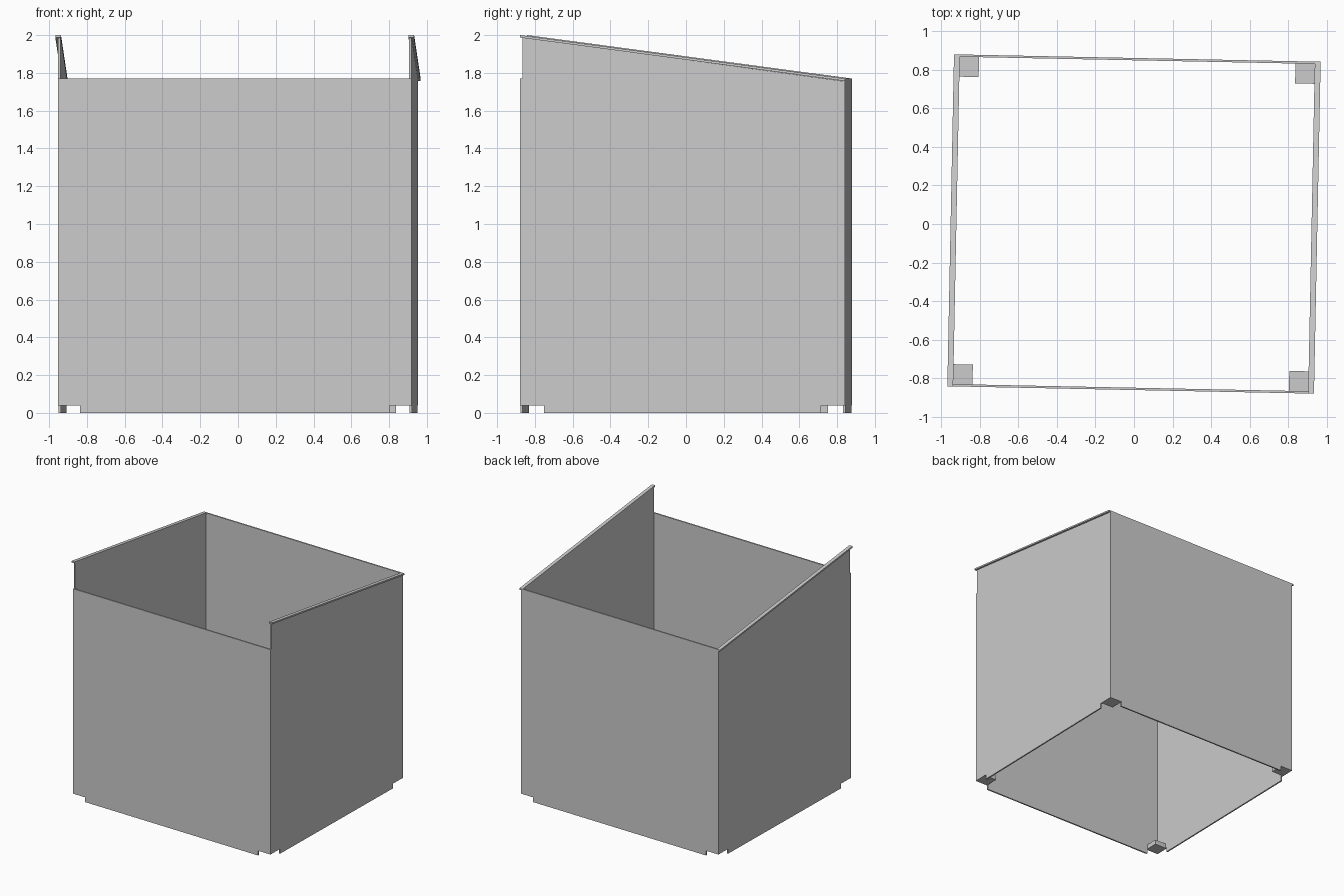
import bpy, math
from mathutils import Matrix, Vector

if "Cube" in bpy.data.objects:
    bpy.data.objects.remove(bpy.data.objects["Cube"])

HX, HY = 0.935, 0.86          # half width and half depth outside the walls
T = 0.012                     # wall thickness
BACK, FRONT = 1.77, 2.0       # heights of the side rails
NOTCH, GAP = 0.115, 0.04      # corner notch length and height
TURN = Matrix.Rotation(math.radians(-1.15), 4, 'Z')

grey = bpy.data.materials.new("light grey")
grey.diffuse_color = (0.6, 0.6, 0.6, 1)
grey.use_nodes = True
grey.node_tree.nodes["Principled BSDF"].inputs["Base Color"].default_value = grey.diffuse_color


def prism(name, outline, offset):
    """Extrude a flat outline along an offset, turned with the whole bin."""
    n = len(outline)
    off = Vector(offset)
    verts = [TURN @ Vector(p) for p in outline]
    verts += [TURN @ (Vector(p) + off) for p in outline]
    faces = [tuple(range(n)), tuple(range(2 * n - 1, n - 1, -1))]
    faces += [(i, i + n, (i + 1) % n + n, (i + 1) % n) for i in range(n)]
    mesh = bpy.data.meshes.new(name)
    mesh.from_pydata(verts, [], faces)
    mesh.materials.append(grey)
    obj = bpy.data.objects.new(name, mesh)
    bpy.context.collection.objects.link(obj)
    # Consistent outward normals
    import bmesh
    bm = bmesh.new()
    bm.from_mesh(mesh)
    bmesh.ops.recalc_face_normals(bm, faces=bm.faces)
    bm.to_mesh(mesh)
    bm.free()
    return obj


def panel(half, top_a, top_b):
    """Wall outline with a notch at each bottom corner."""
    return [(-half, GAP), (-half + NOTCH, GAP), (-half + NOTCH, 0),
            (half - NOTCH, 0), (half - NOTCH, GAP), (half, GAP),
            (half, top_b), (-half, top_a)]


# Front and back walls
for name, s in (("front_wall", -1), ("back_wall", 1)):
    prism(name, [(u, s * HY, z) for u, z in panel(HX, BACK, BACK)], (0, -s * T, 0))

# Side walls with sloping tops, each capped by a thin rail
RAIL = 0.013
for name, s in (("left", -1), ("right", 1)):
    wall = panel(HY - T, FRONT - RAIL, BACK - RAIL)
    prism(name + "_wall", [(s * HX, u, z) for u, z in wall], (-s * T, 0, 0))
    rail = [(-HY, FRONT - RAIL), (HY, BACK - RAIL), (HY, BACK), (-HY, FRONT)]
    prism(name + "_rail", [(s * (HX + 0.015), u, z) for u, z in rail], (-s * 0.03, 0, 0))

# Small foot blocks tucked inside the four corners
B = 0.103
for sx in (-1, 1):
    for sy in (-1, 1):
        x, y = sx * (HX - T), sy * (HY - T)
        prism("corner_foot", [(x, y, GAP), (x - sx * B, y, GAP),
                              (x - sx * B, y - sy * B, GAP), (x, y - sy * B, GAP)],
              (0, 0, 0.04))
